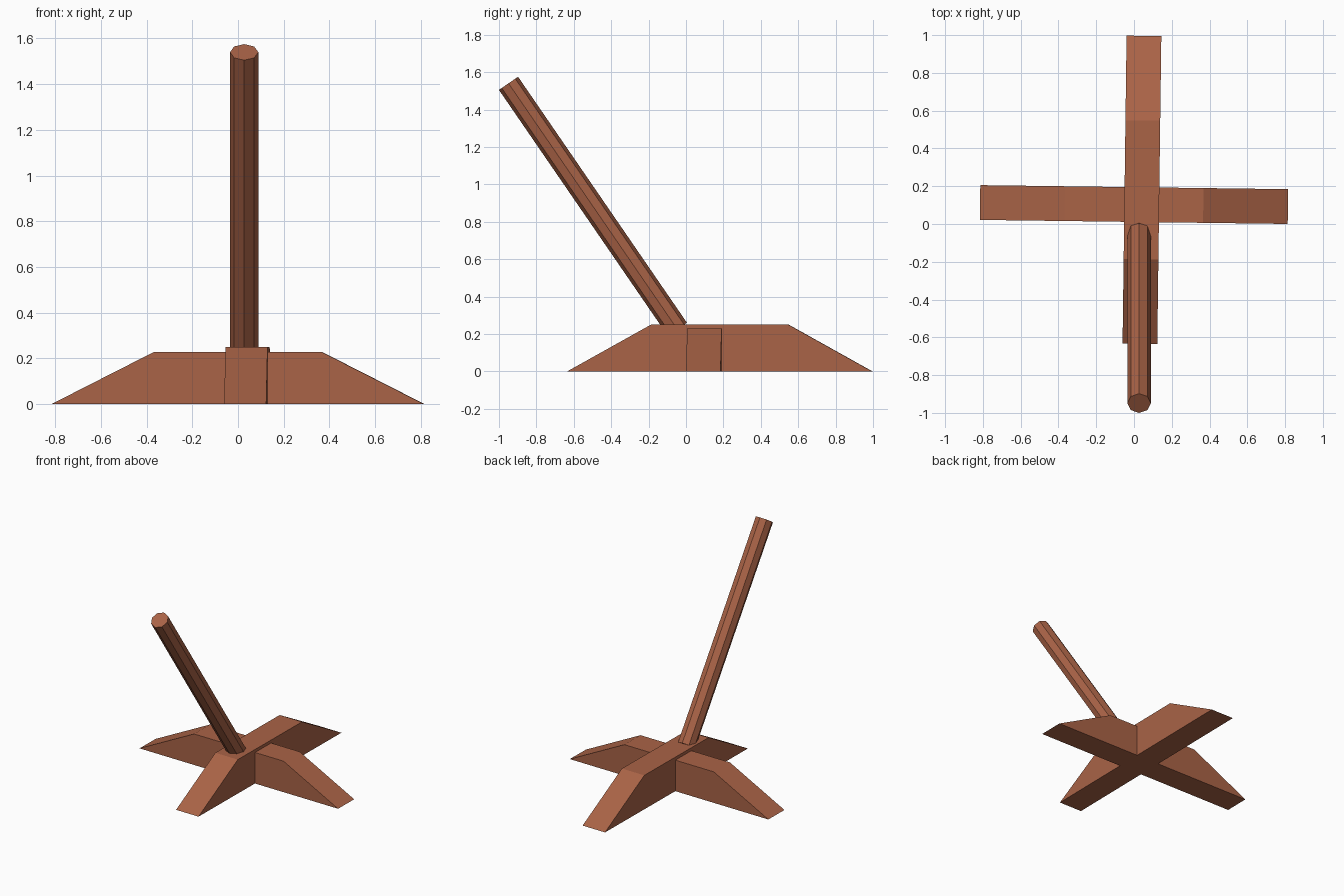
import bpy, bmesh, math
from mathutils import Vector, Matrix

if "Cube" in bpy.data.objects:
    bpy.data.objects.remove(bpy.data.objects["Cube"])

wood = bpy.data.materials.new("reddish brown wood")
wood.diffuse_color = (0.40, 0.125, 0.062, 1)
wood.use_nodes = True
wood.node_tree.nodes["Principled BSDF"].inputs["Base Color"].default_value = wood.diffuse_color


def add_object(name, bm):
    bmesh.ops.recalc_face_normals(bm, faces=bm.faces)
    mesh = bpy.data.meshes.new(name)
    bm.to_mesh(mesh)
    bm.free()
    mesh.materials.append(wood)
    obj = bpy.data.objects.new(name, mesh)
    bpy.context.collection.objects.link(obj)
    return obj


def foot_beam(name, height, center, angle):
    """Beam with sloped ends: trapezoid profile extruded to the beam width."""
    half, top, width = 0.815, 0.367, 0.184
    bm = bmesh.new()
    profile = [(-half, 0), (half, 0), (top, height), (-top, height)]
    face = bm.faces.new([bm.verts.new((x, -width / 2, z)) for x, z in profile])
    new = bmesh.ops.extrude_face_region(bm, geom=[face])["geom"]
    bmesh.ops.translate(bm, vec=(0, width, 0),
                        verts=[v for v in new if isinstance(v, bmesh.types.BMVert)])
    obj = add_object(name, bm)
    obj.location = center
    obj.rotation_euler.z = angle


# Crossed feet, the whole cross turned very slightly
twist = math.radians(-0.75)
foot_beam("side_foot_beam", 0.228, (0, 0.103, 0), twist)
foot_beam("long_foot_beam", 0.25, (0.042, 0.181, 0), twist + math.pi / 2)

# Leaning eight-sided pole
start, end = Vector((0.027, -0.046, 0.225)), Vector((0.027, -0.949, 1.54))
axis = end - start
bm = bmesh.new()
bmesh.ops.create_cone(bm, cap_ends=True, segments=8, radius1=0.062, radius2=0.062,
                      depth=axis.length)
lean = math.atan2(-axis.y, axis.z)
bm.transform(Matrix.Translation((start + end) / 2) @ Matrix.Rotation(lean, 4, 'X'))
add_object("leaning_pole", bm)
